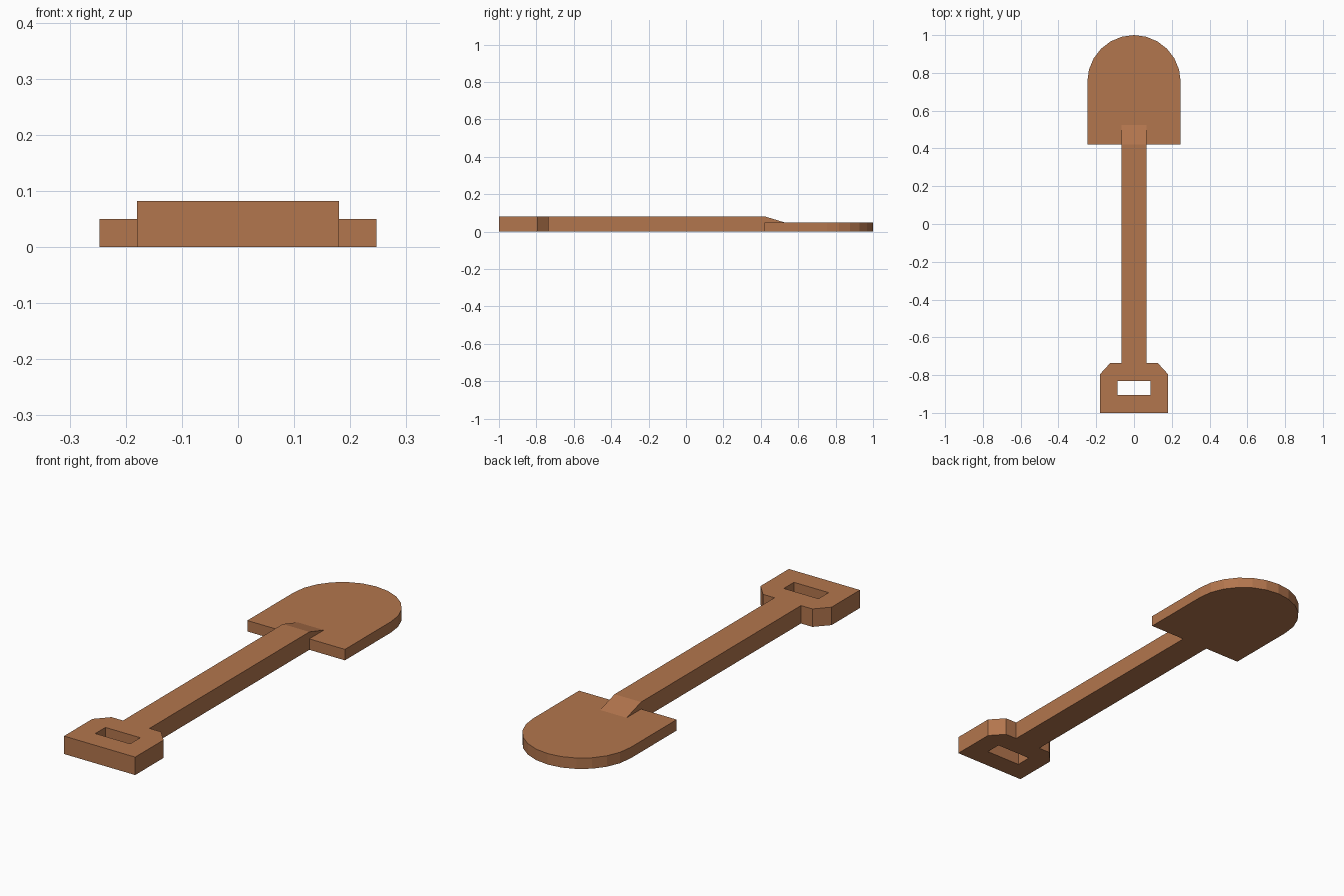
import bpy, bmesh, math
from mathutils import Vector

if "Cube" in bpy.data.objects:
    bpy.data.objects.remove(bpy.data.objects["Cube"])

wood = bpy.data.materials.new("brown_wood")
wood.diffuse_color = (0.45, 0.18, 0.075, 1)
wood.use_nodes = True
wood.node_tree.nodes["Principled BSDF"].inputs["Base Color"].default_value = wood.diffuse_color


def prism(name, points, depth):
    """Extrude a closed 3D outline along the depth vector."""
    bm = bmesh.new()
    face = bm.faces.new([bm.verts.new(p) for p in points])
    ext = bmesh.ops.extrude_face_region(bm, geom=[face], use_keep_orig=True)
    verts = [v for v in ext["geom"] if isinstance(v, bmesh.types.BMVert)]
    bmesh.ops.translate(bm, verts=verts, vec=Vector(depth))
    bmesh.ops.recalc_face_normals(bm, faces=bm.faces)
    mesh = bpy.data.meshes.new(name)
    bm.to_mesh(mesh)
    bm.free()
    mesh.materials.append(wood)
    obj = bpy.data.objects.new(name, mesh)
    bpy.context.collection.objects.link(obj)
    return obj


def rect(hx, y0, y1, z):
    return [(-hx, y0, z), (hx, y0, z), (hx, y1, z), (-hx, y1, z)]


# Blade: straight back edge and sides, half-round tip
R, SEGMENTS = 0.247, 12
blade = [(-R, 0.42, 0), (R, 0.42, 0)]
for i in range(SEGMENTS + 1):
    a = math.pi * i / SEGMENTS
    blade.append((R * math.cos(a), 1 - R + R * math.sin(a), 0))
prism("blade", blade, (0, 0, 0.05))

# Shaft: side profile tapering down onto the blade
H, W = 0.082, 0.067
profile = [(-0.735, 0), (0.42, 0), (0.525, 0.05), (0.42, H), (-0.735, H)]
prism("shaft", [(-W, y, z) for y, z in profile], (2 * W, 0, 0))

# Grip: block with chamfered shoulders and a finger slot
half = [(0.18, -1), (0.18, -0.795), (0.125, -0.735)]
outline = [(x, y, 0) for x, y in half] + [(-x, y, 0) for x, y in reversed(half)]
grip = prism("grip", outline, (0, 0, H))

# Slot cutter
slot = prism("slot_cutter", rect(0.088, -0.905, -0.832, -0.05), (0, 0, 0.2))
slot.hide_render = True
slot.display_type = "WIRE"
cut = grip.modifiers.new("slot", "BOOLEAN")
cut.operation = "DIFFERENCE"
cut.solver = "EXACT"
cut.object = slot
